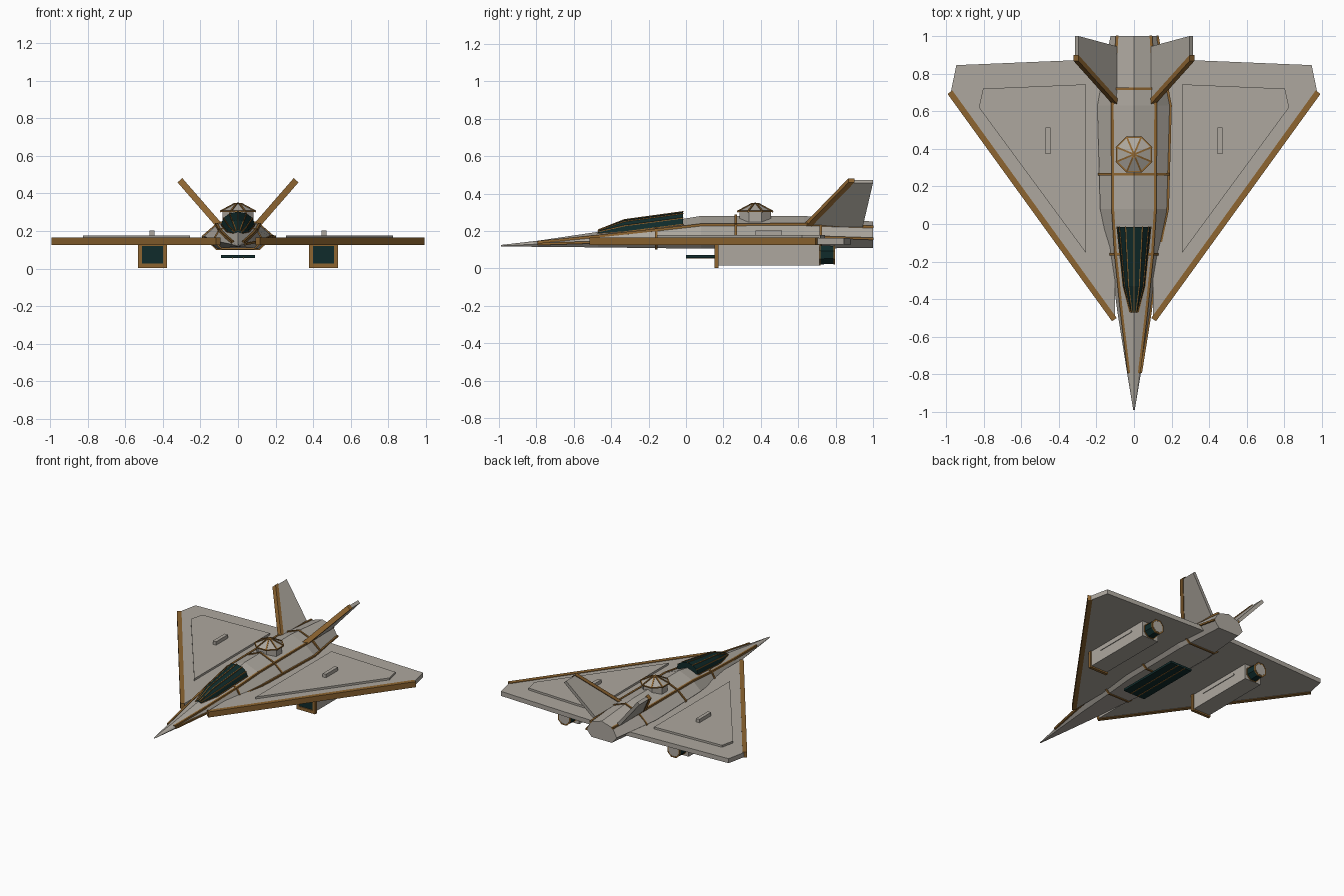
import bpy, bmesh, math
from mathutils import Vector, Matrix

if "Cube" in bpy.data.objects:
    bpy.data.objects.remove(bpy.data.objects["Cube"])


def material(name, rgb):
    m = bpy.data.materials.new(name)
    m.use_nodes = True
    m.diffuse_color = (*rgb, 1)
    m.node_tree.nodes["Principled BSDF"].inputs["Base Color"].default_value = (*rgb, 1)
    return m


GREY = material("warm grey hull", (0.42, 0.39, 0.345))
BROWN = material("bronze trim", (0.27, 0.13, 0.03))
DARK = material("dark teal glass", (0.005, 0.024, 0.024))


def finish(name, bm, mat):
    bmesh.ops.recalc_face_normals(bm, faces=bm.faces)
    me = bpy.data.meshes.new(name)
    bm.to_mesh(me)
    bm.free()
    me.materials.append(mat)
    ob = bpy.data.objects.new(name, me)
    bpy.context.collection.objects.link(ob)
    return ob


def loft(name, rings, mat):
    """Skin a row of equal-length closed rings and cap both ends."""
    bm = bmesh.new()
    vs = [[bm.verts.new(p) for p in r] for r in rings]
    for a, b in zip(vs, vs[1:]):
        for i in range(len(a)):
            j = (i + 1) % len(a)
            bm.faces.new((a[i], a[j], b[j], b[i]))
    bm.faces.new(vs[0])
    bm.faces.new(vs[-1][::-1])
    return finish(name, bm, mat)


def prism(name, outline, z0, z1, side, mat):
    """Upright plate from a plan outline, flipped in x by side."""
    return loft(name, [[(side * x, y, z) for x, y in outline] for z in (z0, z1)], mat)


def box(name, x, y, z, mat):
    return prism(name, [(x[0], y[0]), (x[1], y[0]), (x[1], y[1]), (x[0], y[1])], *z, 1, mat)


def bar(name, paths, size, mat=BROWN):
    """Square rods following each path."""
    bm = bmesh.new()
    for path in paths:
        for a, b in zip(path, path[1:]):
            a, b = Vector(a), Vector(b)
            d = b - a
            rot = d.to_track_quat('Y', 'Z').to_matrix().to_4x4()
            scale = Matrix.Diagonal((size, d.length + size * 0.4, size, 1))
            bmesh.ops.create_cube(bm, size=1, matrix=Matrix.Translation((a + b) / 2) @ rot @ scale)
    return finish(name, bm, mat)


# Fuselage: y, ridge z, upper crease x z, side crease x z, belly x z
STATIONS = [
    (-0.99, 0.125, 0.002, 0.123, 0.004, 0.12, 0.002, 0.117),
    (-0.79, 0.148, 0.028, 0.140, 0.037, 0.13, 0.025, 0.115),
    (-0.47, 0.195, 0.066, 0.172, 0.088, 0.14, 0.06, 0.112),
    (-0.16, 0.24, 0.098, 0.205, 0.13, 0.15, 0.085, 0.108),
    (0.08, 0.28, 0.113, 0.232, 0.18, 0.172, 0.11, 0.105),
    (0.63, 0.28, 0.115, 0.235, 0.195, 0.17, 0.115, 0.105),
    (1.0, 0.25, 0.09, 0.222, 0.125, 0.158, 0.085, 0.11)]


def section(y):
    for a, b in zip(STATIONS, STATIONS[1:]):
        if a[0] <= y <= b[0]:
            t = (y - a[0]) / (b[0] - a[0])
            _, rz, ux, uz, sx, sz, bx, bz = [p + (q - p) * t for p, q in zip(a, b)]
            return [(0, y, rz), (ux, y, uz), (sx, y, sz), (bx, y, bz),
                    (-bx, y, bz), (-sx, y, sz), (-ux, y, uz)]


loft("fuselage", [section(s[0]) for s in STATIONS], GREY)
rows = [section(s[0]) for s in STATIONS[1:]]
bar("upper_crease_trim", [[r[i] for r in rows] for i in (1, 6)], 0.014)
bar("side_crease_trim", [[r[2] for r in rows]], 0.012)
bar("hull_ribs", [section(y) + section(y)[:1] for y in (-0.16, 0.265, 0.72)], 0.013)

# Canopy: y, half width, base z, top z
CANOPY = [(-0.47, 0.022, 0.185, 0.205), (-0.33, 0.058, 0.195, 0.26), (-0.015, 0.09, 0.235, 0.303)]
arcs = [[(w * math.cos(math.pi * i / 6), y, b + (t - b) * math.sin(math.pi * i / 6))
         for i in range(7)] for y, w, b, t in CANOPY]
loft("canopy_glass", arcs, DARK)
bar("canopy_frames", [[a[i] for a in arcs] for i in range(7)], 0.006)

# Turret on the spine
def ring(r, z, n=8, cx=0, cy=0.37):
    return [(cx + r * math.cos(math.tau * (i + 0.5) / n), cy + r * math.sin(math.tau * (i + 0.5) / n), z)
            for i in range(n)]


loft("turret_base", [ring(0.09, 0.24), ring(0.09, 0.305)], GREY)
eave, crown = ring(0.1, 0.304), ring(0.02, 0.344)
loft("turret_roof", [eave, crown], GREY)
bar("turret_spokes", [[e, c, (0, 0.37, 0.346)] for e, c in zip(eave, crown)], 0.009)
bar("turret_rim", [eave + eave[:1]], 0.008)

# Belly panel
box("belly_panel", (-0.09, 0.09), (0, 0.5), (0.056, 0.072), DARK)
bar("belly_panel_trim", [[(x, 0, 0.056), (x, 0.5, 0.056)] for x in (-0.03, 0.03)], 0.006)

for side, tag in ((1, "left"), (-1, "right")):
    # Wing with raised panel and bronze leading edge
    prism(tag + "_wing", [(0.1, -0.49), (0.975, 0.70), (0.945, 0.845), (0.1, 0.88)],
          0.128, 0.162, side, GREY)
    prism(tag + "_leading_edge", [(0.092, -0.5), (0.117, -0.517), (0.992, 0.692), (0.966, 0.71)],
          0.124, 0.166, side, BROWN)
    prism(tag + "_wing_panel", [(0.255, -0.155), (0.825, 0.62), (0.803, 0.72), (0.255, 0.743)],
          0.155, 0.177, side, GREY)
    prism(tag + "_wing_block", [(0.443, 0.372), (0.47, 0.372), (0.47, 0.513), (0.443, 0.513)],
          0.17, 0.203, side, GREY)

    # Engine nacelle with framed intake and side rails
    cx = side * 0.455
    box(tag + "_nacelle", (cx - 0.068, cx + 0.068), (0.168, 0.715), (0.014, 0.13), GREY)
    box(tag + "_intake", (cx - 0.055, cx + 0.055), (0.16, 0.17), (0.025, 0.124), DARK)
    for dx in (-0.066, 0.066):
        box(tag + "_intake_post", (cx + dx - 0.011, cx + dx + 0.011), (0.153, 0.175), (0.003, 0.13), BROWN)
    for z in (0.003, 0.12):
        box(tag + "_intake_sill", (cx - 0.06, cx + 0.06), (0.153, 0.175), (z, z + 0.024), BROWN)
    for dx in (-0.069, 0.069):
        box(tag + "_nacelle_rail", (cx + dx - 0.004, cx + dx + 0.004), (0.27, 0.6), (0.09, 0.1), GREY)

    # Exhaust nozzle
    def exhaust(r, y):
        return [(cx + px, y, 0.072 + py) for px, py, _ in ring(r, 0, 8, 0, 0)]

    loft(tag + "_nozzle", [exhaust(0.056, 0.7), exhaust(0.052, 0.79)], DARK)
    loft(tag + "_nozzle_cap", [exhaust(0.044, 0.78), exhaust(0.044, 0.797)], GREY)
    for r, y in ((0.056, 0.715), (0.05, 0.792)):
        bar(tag + "_nozzle_ring", [exhaust(r, y) + exhaust(r, y)[:1]], 0.009)

    # Canted tail fin: plan points (y, span) swept along the slanted plane
    up = Vector((side * 0.205, 0, 0.235))
    root = Vector((side * 0.1, 0, 0.23))
    out = Vector((side * 0.235, 0, -0.205)).normalized()

    def slab(name, pts, thick, mat):
        loft(name, [[root + up * s + Vector((0, y, 0)) + out * k for y, s in pts]
                    for k in (-thick, thick)], mat)

    slab(tag + "_fin", [(0.65, 0), (0.89, 1), (1.0, 1), (0.945, 0)], 0.012, GREY)
    slab(tag + "_fin_edge", [(0.635, 0), (0.868, 1.02), (0.9, 1.02), (0.667, 0)], 0.017, BROWN)
